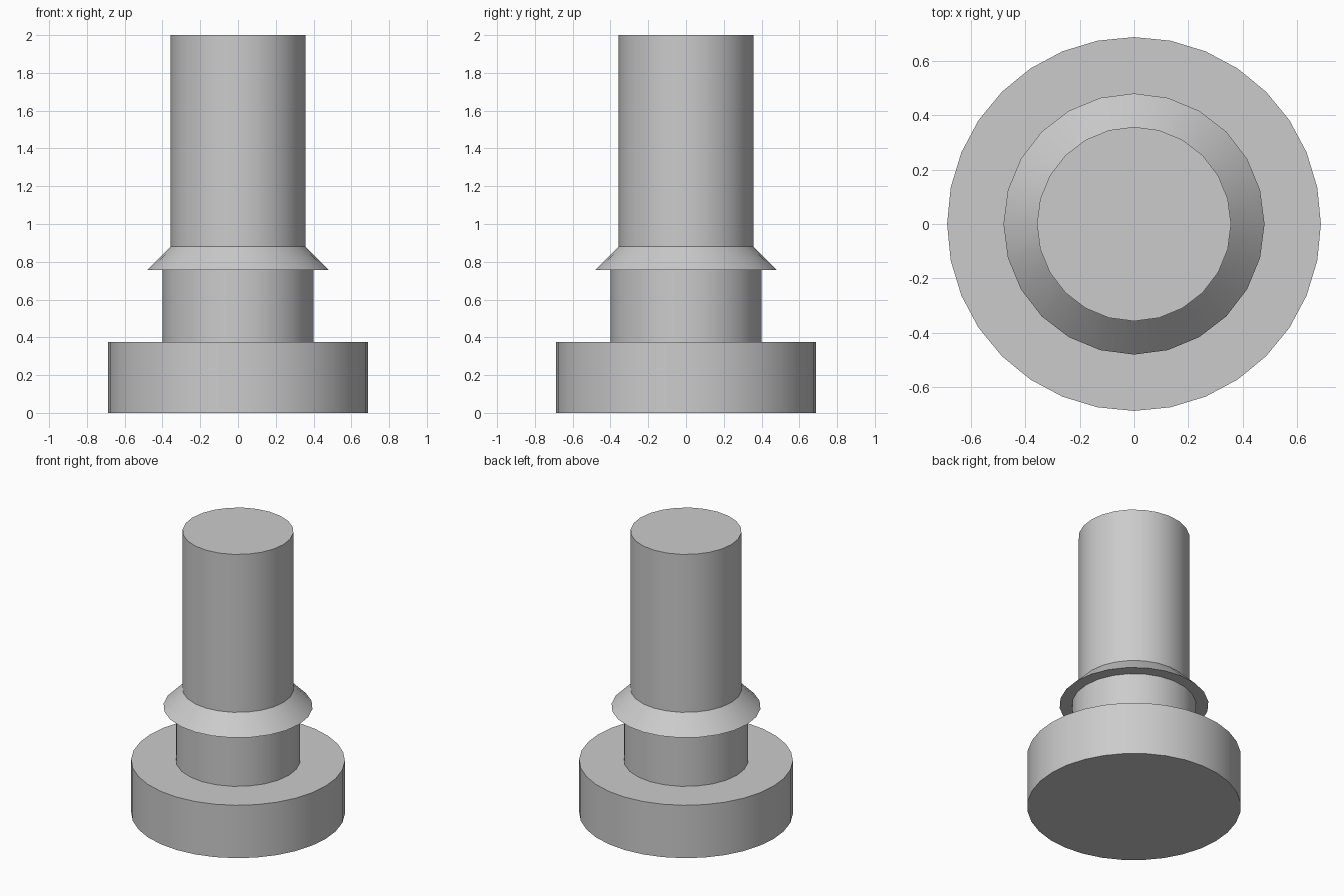
import bpy
import math

cube = bpy.data.objects.get("Cube")
if cube:
    bpy.data.objects.remove(cube, do_unlink=True)

# Single flat grey
grey = bpy.data.materials.new("mid_grey")
grey.use_nodes = True
colour = (0.6, 0.6, 0.6, 1.0)
grey.diffuse_color = colour
grey.node_tree.nodes["Principled BSDF"].inputs["Base Color"].default_value = colour


def turned_part(name, sides, bottom, top, bottom_radius, top_radius):
    """A capped cylinder or truncated cone standing on the z axis."""
    bpy.ops.mesh.primitive_cone_add(
        vertices=sides, radius1=bottom_radius, radius2=top_radius,
        depth=top - bottom, location=(0, 0, (top + bottom) / 2))
    part = bpy.context.object
    part.name = name
    part.data.materials.append(grey)
    bpy.ops.object.shade_smooth_by_angle(angle=math.radians(30))
    return part


# Wide foot, narrow neck, flared collar and tall shaft
turned_part("base_disc", 32, 0.0, 0.375, 0.687, 0.687)
turned_part("neck", 24, 0.375, 0.757, 0.4, 0.4)
turned_part("flared_collar", 24, 0.757, 0.88, 0.48, 0.357)
turned_part("shaft", 24, 0.88, 2.0, 0.357, 0.357)
